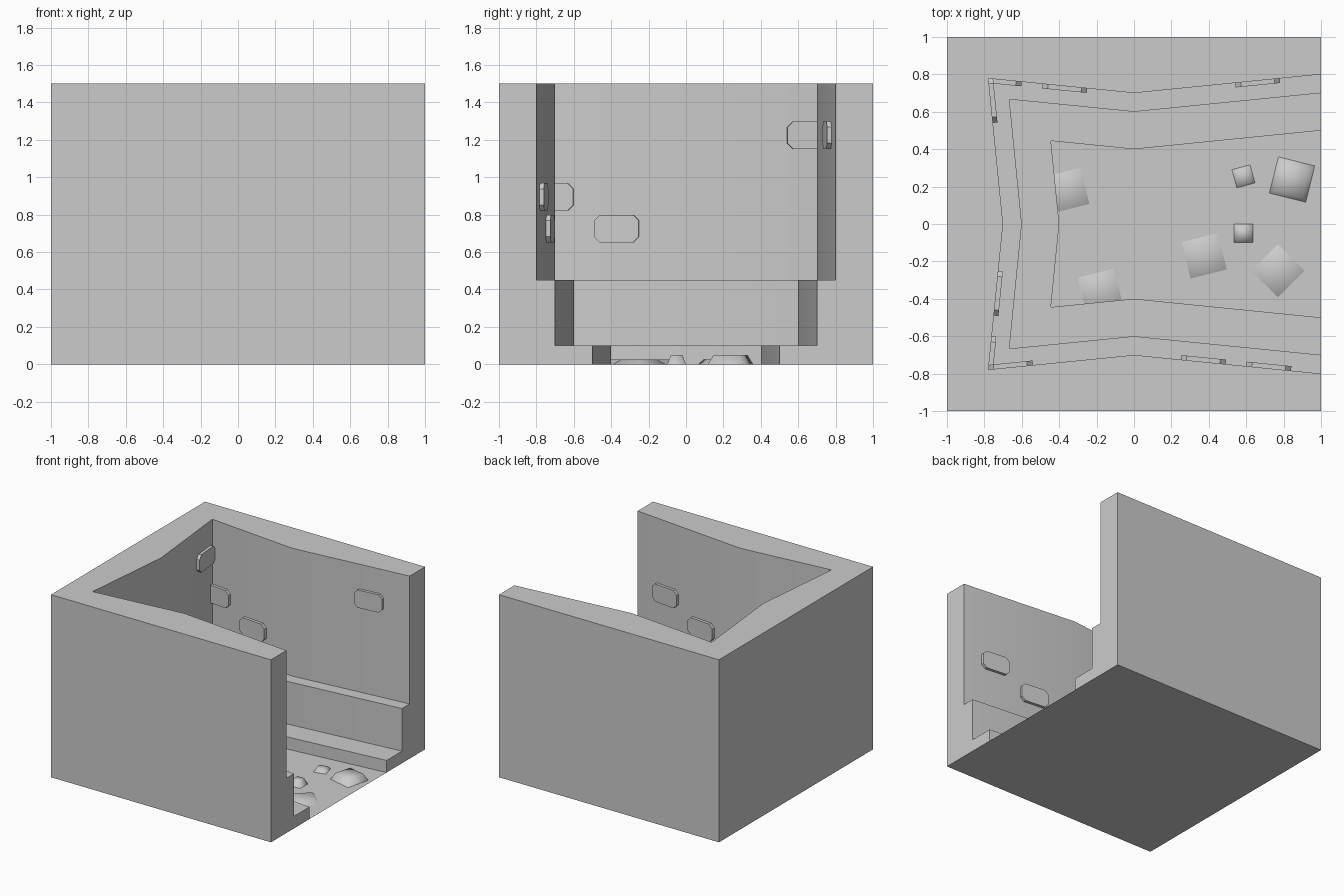
import bpy, bmesh, math
from mathutils import Matrix, Vector

if "Cube" in bpy.data.objects:
    bpy.data.objects.remove(bpy.data.objects["Cube"])


def make(name, verts, faces, angle=30, fix_normals=True):
    mesh = bpy.data.meshes.new(name)
    bm = bmesh.new()
    vs = [bm.verts.new(v) for v in verts]
    for f in faces:
        bm.faces.new([vs[i] for i in f])
    if fix_normals:
        bmesh.ops.recalc_face_normals(bm, faces=bm.faces)
    bm.to_mesh(mesh)
    bm.free()
    ob = bpy.data.objects.new(name, mesh)
    bpy.context.collection.objects.link(ob)
    bpy.ops.object.select_all(action='DESELECT')
    ob.select_set(True)
    bpy.context.view_layer.objects.active = ob
    bpy.ops.object.shade_smooth_by_angle(angle=math.radians(angle))
    return ob


def plan(r, z, slope=0.1):
    # C-shaped plan line, open at +x, each wall bent inward at its middle
    c = r / (1 - slope)
    half = [(1, r + slope), (0, r), (-c, c)]
    pts = half + [(-r, 0)] + [(x, -y) for x, y in reversed(half)]
    return [(x, y, z) for x, y in pts]


# Stepped walls: plan lines lofted around the wall cross-section
rows = [plan(1, 0, 0), plan(1, 1.5, 0), plan(.7, 1.5), plan(.7, .45),
        plan(.6, .45), plan(.6, .1), plan(.4, .1), plan(.4, 0)]
n, m = len(rows), 7
faces = [(i * m + j, i * m + j + 1, (i + 1) % n * m + j + 1, (i + 1) % n * m + j)
         for i in range(n) for j in range(m - 1)]
faces += [[i * m for i in range(n)], [i * m + m - 1 for i in range(n)]]
make("stepped_walls", [p for r in rows for p in r], faces)

# Floor inside the walls, split along the middle into quads
make("floor", plan(.4, 0), [(6, 0, 1, 5), (5, 1, 2, 3), (5, 3, 4)], fix_normals=False)


# Raised bricks: corner-cut slabs half sunk into the walls
def brick(name, along, z, turn, mirror):
    w, h, c, t = .12, .073, .03, .024
    outline = [(-w + c, -h), (w - c, -h), (w, -h + c), (w, h - c),
               (w - c, h), (-w + c, h), (-w, h - c), (-w, -h + c)]
    tilt = math.atan(0.1) * (1 if along > 0 else -1)
    place = (Matrix.Rotation(turn, 4, 'Z')
             @ Matrix.Translation((along, .7 + .1 * abs(along), z))
             @ Matrix.Rotation(tilt, 4, 'Z'))
    verts = [place @ Vector((x, y, q)) for y in (-t, t) for x, q in outline]
    if mirror:
        verts = [Vector((v.x, -v.y, v.z)) for v in verts]
    sides = [(i, (i + 1) % 8, (i + 1) % 8 + 8, i + 8) for i in range(8)]
    make(name, verts, sides + [range(8), range(8, 16)])


for wall, turn, mirror in (("back", 0, False), ("left", math.pi / 2, False),
                           ("front", 0, True)):
    for k, (along, z) in enumerate(((.66, 1.225), (-.37, .725), (-.72, .895))):
        # the front wall's row runs the other way to the back wall's
        flip = -1 if wall == "front" else 1
        brick(f"{wall}_brick_{k + 1}", along * flip, z, turn, mirror)


# Paving stones: softly shaded tapered blocks on the floor
def stone(name, x, y, size, height, turn, taper):
    place = Matrix.Translation((x, y, 0)) @ Matrix.Rotation(math.radians(turn), 4, 'Z')
    corners = [(-1, -1), (1, -1), (1, 1), (-1, 1)]
    verts = [place @ Vector((a * s, b * s, z))
             for s, z in ((size / 2, 0), (size / 2 * taper, height)) for a, b in corners]
    sides = [(i, (i + 1) % 4, (i + 1) % 4 + 4, i + 4) for i in range(4)]
    make(name, verts, sides + [(4, 5, 6, 7)], 180, fix_normals=False)


stones = [(-.36, .18, .2, .025, 14, .7), (-.18, -.36, .2, .025, 14, .7),
          (.375, -.17, .2, .025, 14, .7), (.77, -.25, .2, .025, 45, .7),
          (.845, .238, .2, .05, -14, .75), (.585, -.05, .1, .05, 0, .6),
          (.585, .255, .1, .025, 15, .7)]
for k, s in enumerate(stones):
    stone(f"floor_stone_{k + 1}", *s)
